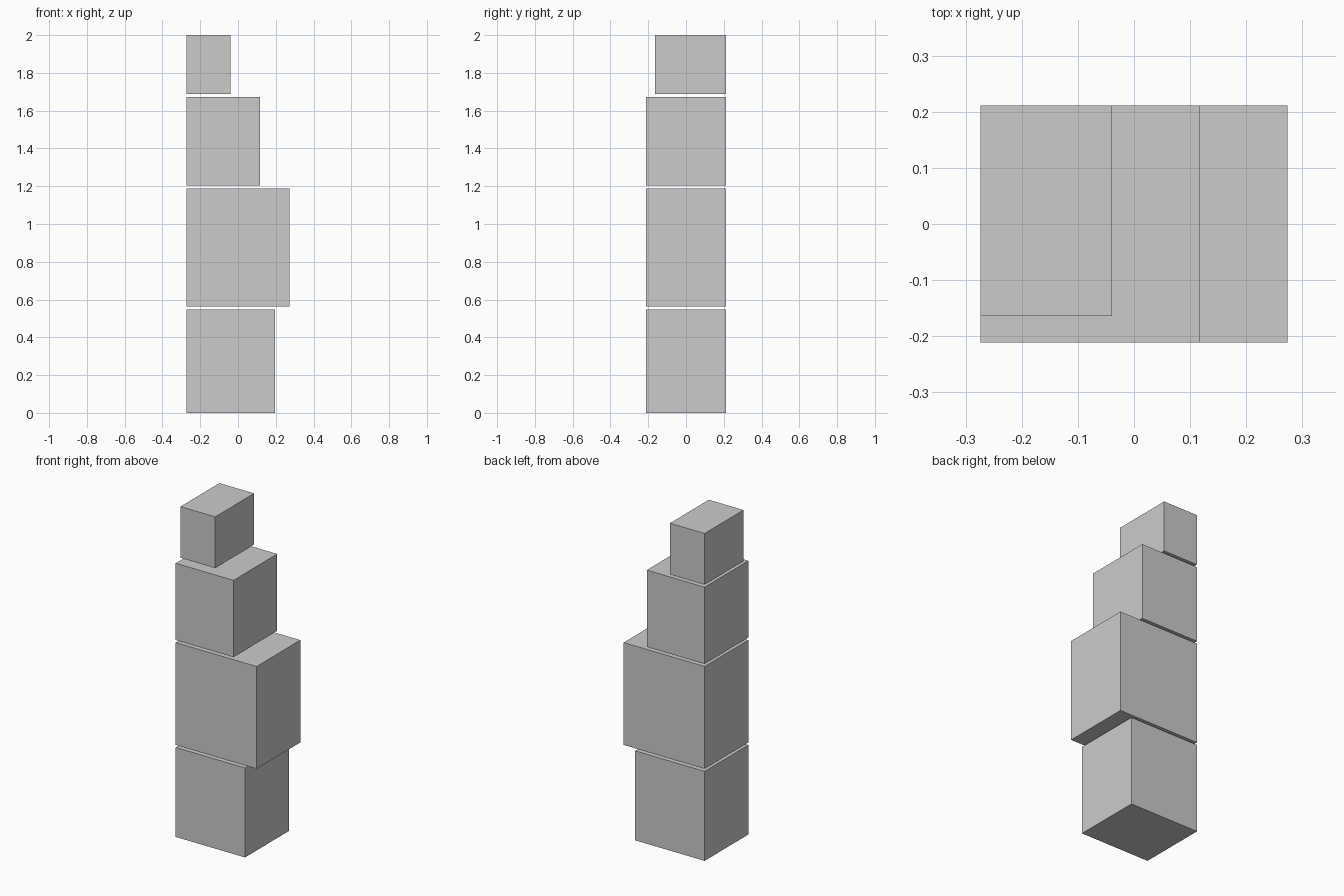
import bpy

if "Cube" in bpy.data.objects:
    bpy.data.objects.remove(bpy.data.objects["Cube"])

U = 0.078125              # grid unit of the stack
LEFT, BACK = -3.5 * U, 2.7 * U
GAP = 0.2 * U

# name, width, depth, height in units, from the bottom up
blocks = [
    ("bottom_block", 6, 5.4, 7),
    ("wide_block", 7, 5.4, 8),
    ("upper_block", 5, 5.4, 6),
    ("top_block", 3, 4.8, 4),
]

# Stack the blocks, all flush at the left and back, with thin gaps between
z = 0.0
for name, w, d, h in blocks:
    w, d, h = w * U, d * U, h * U
    bpy.ops.mesh.primitive_cube_add(size=1, location=(LEFT + w / 2, BACK - d / 2, z + h / 2))
    block = bpy.context.object
    block.name = name
    block.scale = (w, d, h)
    bpy.ops.object.transform_apply(location=False, rotation=False, scale=True)
    z += h + GAP
